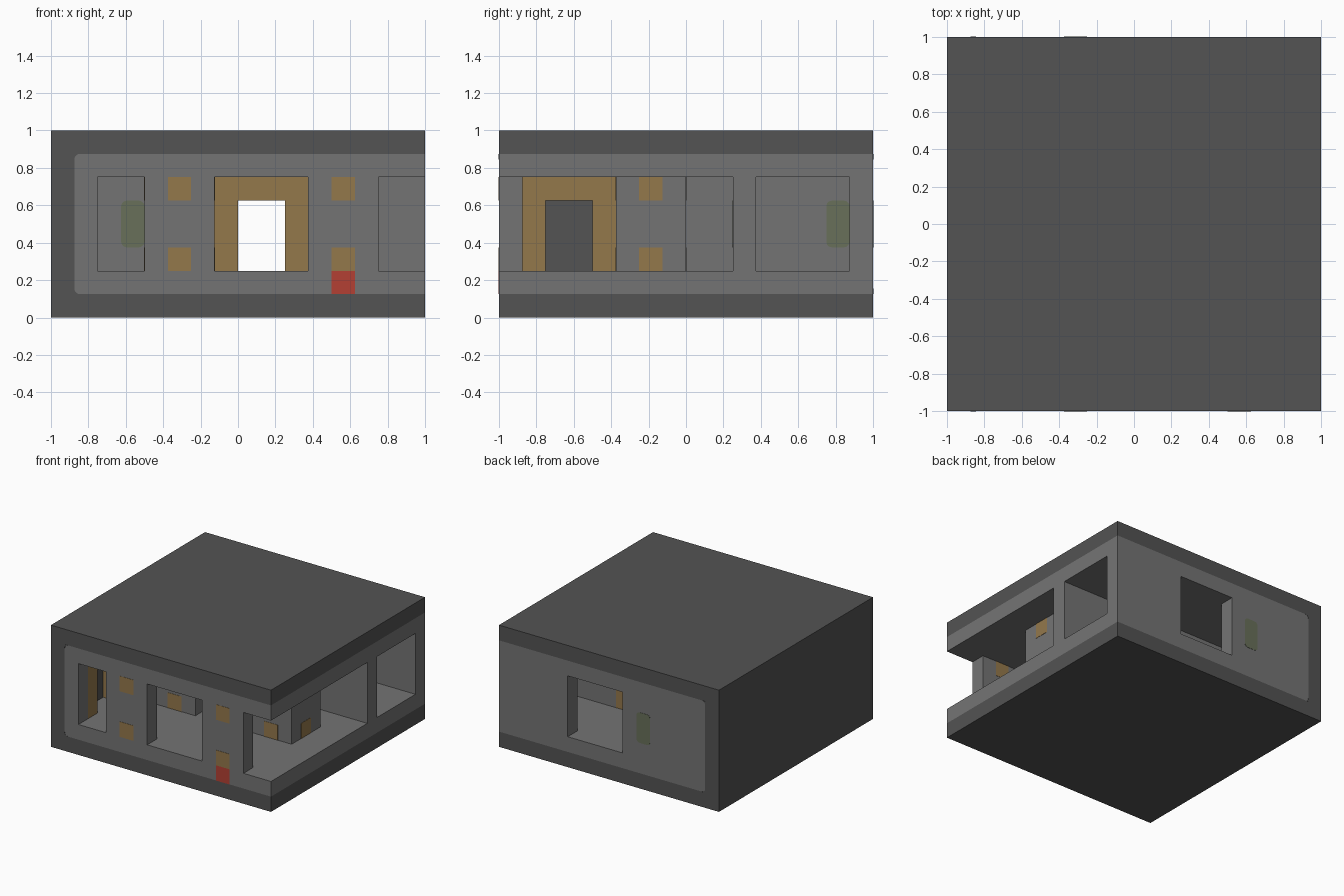
import bpy, bmesh, math

cube = bpy.data.objects.get("Cube")
if cube:
    bpy.data.objects.remove(cube)

U = 0.125   # one module of the building grid
T = 0.002   # thickness of painted plates


def material(name, rgb):
    lin = [((c / 255 + 0.055) / 1.055) ** 2.4 for c in rgb] + [1]
    m = bpy.data.materials.new(name)
    m.use_nodes = True
    m.diffuse_color = lin
    m.node_tree.nodes["Principled BSDF"].inputs["Base Color"].default_value = lin
    return m


DARK = material("dark grey", (83, 83, 83))
LIGHT = material("light grey", (116, 116, 116))
ORANGE = material("dull orange", (148, 120, 75))
RED = material("red", (180, 64, 52))
GREEN = material("moss green", (104, 112, 90))


def finish(name, bm, mat):
    bmesh.ops.recalc_face_normals(bm, faces=bm.faces)
    me = bpy.data.meshes.new(name)
    bm.to_mesh(me)
    bm.free()
    me.materials.append(mat)
    ob = bpy.data.objects.new(name, me)
    bpy.context.collection.objects.link(ob)
    return ob


def box(name, mat, x, y, z, round_axis=None):
    """Box from (low, high) ranges; round_axis rounds the edges along it."""
    bm = bmesh.new()
    bmesh.ops.create_cube(bm, size=1)
    for v in bm.verts:
        v.co = [(r[0] + r[1]) / 2 + c * (r[1] - r[0]) for r, c in zip((x, y, z), v.co)]
    if round_axis is not None:
        edges = [e for e in bm.edges
                 if abs((e.verts[0].co - e.verts[1].co)[round_axis]) > 1e-5]
        bmesh.ops.bevel(bm, geom=edges, offset=0.03, segments=3, profile=0.5,
                        affect='EDGES')
    return finish(name, bm, mat)


def plate(name, mat, axis, face, side, start, z, width=U, rounded=False):
    """Thin plate on the wall at 'face', looking along side * axis."""
    r = [None, None, z]
    r[axis] = tuple(sorted((face, face + side * T)))
    r[1 - axis] = (start, start + width)
    box(name, mat, *r, round_axis=axis if rounded else None)


ROOM = (2 * U, 6 * U)
LOW, HIGH = (2 * U, 3 * U), (5 * U, 6 * U)
INNER = (-7 * U, 1)

# Outer shell
box("base_slab", DARK, (-1, 1), (-1, 1), (0, U))
box("roof_slab", DARK, (-1, 1), (-1, 1), (7 * U, 1))
box("closed_side_wall", DARK, (-1, -7 * U), (-1, 1), (U, 7 * U))
box("floor", LIGHT, INNER, (-1, 1), (U, 2 * U))
box("ceiling", LIGHT, INNER, (-1, 1), (6 * U, 7 * U))

# Front and back walls, leaving the window gaps
for i, (a, b) in enumerate([(-7, -6), (-4, -1), (3, 6)]):
    box(f"front_wall_{i}", LIGHT, (a * U, b * U), (-1, -7 * U), ROOM)
for i, (a, b) in enumerate([(-7, -1), (3, 8)]):
    box(f"back_wall_{i}", LIGHT, (a * U, b * U), (7 * U, 1), ROOM)

# Side lining and inner partition
box("side_lining", LIGHT, (-7 * U, -6 * U), (-3 * U, 7 * U), ROOM)
box("partition_long", LIGHT, (-6 * U, -U), (2 * U, 3 * U), ROOM)
box("partition_short", LIGHT, (3 * U, 1), (2 * U, 3 * U), ROOM)


def door_frame(name, axis, start, depth):
    """Two posts and a lintel, four modules wide along the axis."""
    parts = [("post_a", 0, 1, ROOM), ("post_b", 3, 4, ROOM), ("lintel", 1, 3, HIGH)]
    for part, a, b, z in parts:
        r = [depth, depth, z]
        r[axis] = (start + a * U, start + b * U)
        box(f"{name}_{part}", ORANGE, *r)


door_frame("partition_door", 0, -U, (2 * U, 3 * U))
door_frame("side_door", 1, -7 * U, (-7 * U, -6 * U))

# Square pillars with a lamp panel low and high on every face
for name, x0 in (("left", 3 * U), ("right", -4 * U)):
    y0 = -3 * U
    box(f"{name}_pillar", LIGHT, (x0, x0 + 3 * U), (y0, 0), ROOM)
    for level, z in (("low", LOW), ("high", HIGH)):
        for side, k in ((-1, 0), (1, 3)):
            plate(f"{name}_pillar_panel_{level}", ORANGE, 0, x0 + k * U, side, y0 + U, z)
            plate(f"{name}_pillar_panel_{level}", ORANGE, 1, y0 + k * U, side, x0 + U, z)
        # Matching panels on both faces of the front wall
        for face, side in ((-1, -1), (-7 * U, 1)):
            plate(f"{name}_wall_panel_{level}", ORANGE, 1, face, side, x0 + U, z)

# Red marker and green signs
plate("red_marker", RED, 1, -1, -1, 4 * U, (U, 2 * U))
SIGN = (3 * U, 5 * U)
plate("back_sign", GREEN, 1, 1, 1, -3 * U, SIGN, rounded=True)
plate("partition_sign", GREEN, 1, 2 * U, -1, -5 * U, SIGN, rounded=True)
plate("side_sign", GREEN, 0, -6 * U, 1, 6 * U, SIGN, rounded=True)


def corner_fillet(name, y, side, z, up):
    """Dark plate that rounds a corner of the light wall panel."""
    r, x = 0.03, -7 * U
    bm = bmesh.new()
    pts = [(x, z)]
    for i in range(5):
        a = math.pi / 2 * i / 4
        pts.append((x + r * (1 - math.sin(a)), z + up * r * (1 - math.cos(a))))
    f = bm.faces.new([bm.verts.new((px, y, pz)) for px, pz in pts])
    ext = bmesh.ops.extrude_face_region(bm, geom=[f])["geom"]
    bmesh.ops.translate(bm, vec=(0, side * T, 0),
                        verts=[v for v in ext if isinstance(v, bmesh.types.BMVert)])
    finish(name, bm, DARK)


for name, y in (("front", -1), ("back", 1)):
    corner_fillet(f"{name}_lower_fillet", y, y, U, 1)
    corner_fillet(f"{name}_upper_fillet", y, y, 7 * U, -1)
